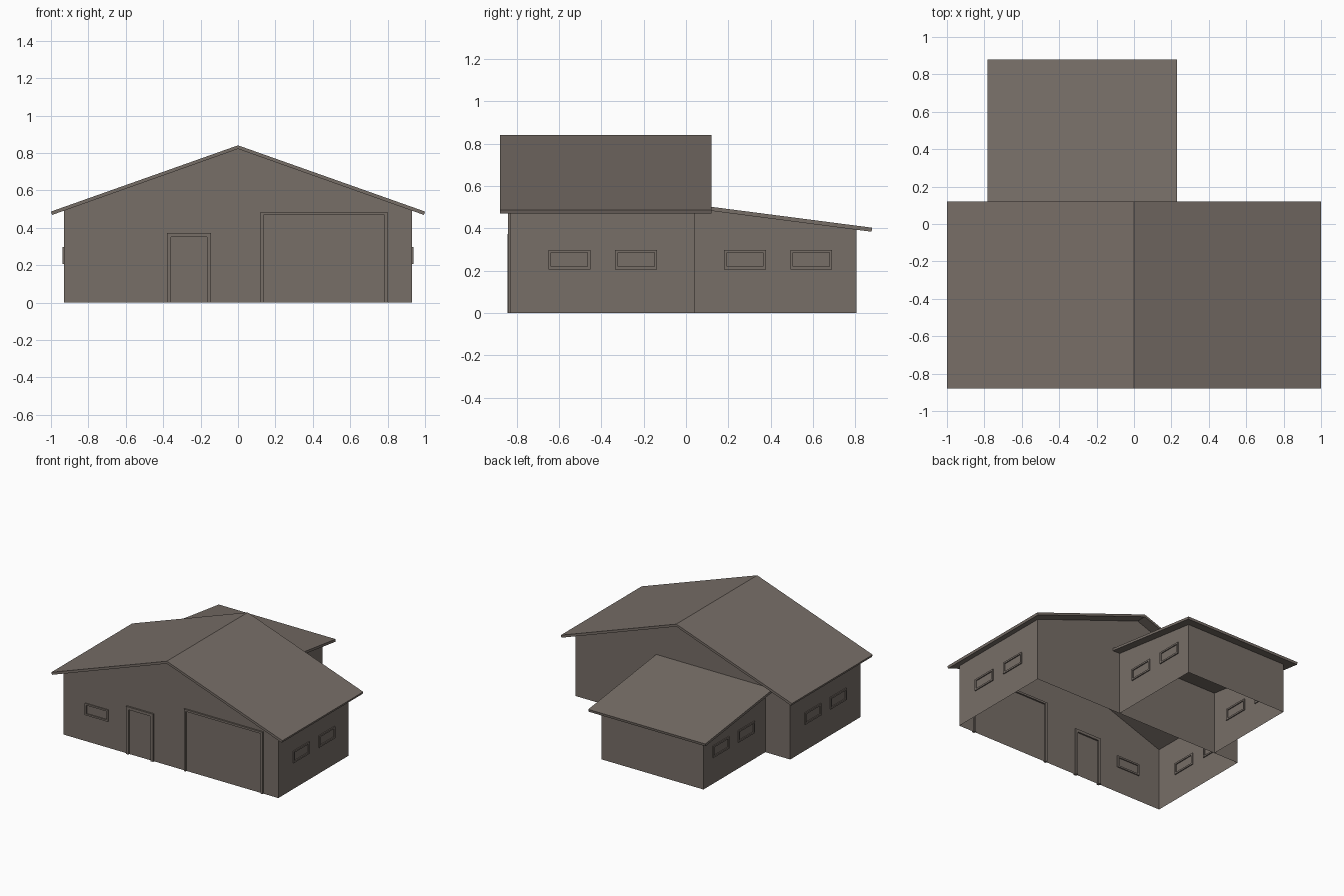
import bpy

if "Cube" in bpy.data.objects:
    bpy.data.objects.remove(bpy.data.objects["Cube"])

mat = bpy.data.materials.new("warm grey")
mat.diffuse_color = (0.185, 0.156, 0.136, 1)
mat.use_nodes = True
mat.node_tree.nodes["Principled BSDF"].inputs["Base Color"].default_value = mat.diffuse_color


def make(name, verts, faces):
    me = bpy.data.meshes.new(name)
    me.from_pydata(verts, [], faces)
    me.materials.append(mat)
    ob = bpy.data.objects.new(name, me)
    bpy.context.collection.objects.link(ob)
    return ob


def prism(name, profile, place, a, b, skip=(), caps=True):
    """Extrude a 2D profile from a to b; skip leaves out chosen side faces."""
    n = len(profile)
    verts = [place(u, v, a) for u, v in profile] + [place(u, v, b) for u, v in profile]
    faces = [(i, (i + 1) % n, (i + 1) % n + n, i + n) for i in range(n) if i not in skip]
    if caps:
        faces += [tuple(reversed(range(n))), tuple(range(n, 2 * n))]
    return make(name, verts, faces)


def along_y(u, v, d):
    return (u, -d, v)


def along_x(u, v, d):
    return (d, u, v)


def frame(name, u0, u1, z0, z1, t, place, d0, d1, sill=True):
    """Rectangular trim ring, or a three-sided door casing without a sill."""
    zi = z0 + t if sill else z0
    if sill:
        outer = [(u0, z0), (u1, z0), (u1, z1), (u0, z1)]
        inner = [(u0 + t, zi), (u1 - t, zi), (u1 - t, z1 - t), (u0 + t, z1 - t)]
        verts = [place(u, v, d) for d in (d0, d1) for u, v in outer + inner]
        faces = []
        for i in range(4):
            j = (i + 1) % 4
            faces += [(i + 8, j + 8, j + 12, i + 12), (j, i, i + 4, j + 4),
                      (i, j, j + 8, i + 8), (j + 4, i + 4, i + 12, j + 12)]
        return make(name, verts, faces)
    profile = [(u0, z0), (u0 + t, z0), (u0 + t, z1 - t), (u1 - t, z1 - t),
               (u1 - t, z0), (u1, z0), (u1, z1), (u0, z1)]
    return prism(name, profile, place, d0, d1)


# Main house: open-bottomed gable walls
W, F, B = 0.93, -0.83, 0.04
prism("main_walls", [(-W, 0), (W, 0), (W, 0.502), (0, 0.83), (-W, 0.502)],
      along_y, -B, -F, skip=(0, 2, 3))

# Main gable roof slab
prism("main_roof", [(-0.994, 0.469), (0, 0.822), (0.994, 0.469),
                    (1, 0.487), (0, 0.841), (-1, 0.487)], along_y, -0.12, 0.88)

# Rear extension walls, open below and towards the house
XL, XR, YB = -0.715, 0.167, 0.805
prism("extension_walls", [(B, 0), (YB, 0), (YB, 0.403), (B, 0.502)],
      along_x, XL, XR, skip=(0, 2, 3))

# Rear extension lean-to roof slab
prism("extension_roof", [(B, 0.493), (0.877, 0.384), (0.88, 0.403), (B, 0.512)],
      along_x, -0.783, 0.23)

# Front door and garage door casings
frame("front_door_frame", -0.38, -0.145, 0, 0.373, 0.022, along_y, 0.818, 0.843, sill=False)
frame("garage_door_frame", 0.12, 0.80, 0, 0.485, 0.016, along_y, 0.818, 0.842, sill=False)

# Front window
frame("front_window_frame", -0.74, -0.54, 0.206, 0.298, 0.013, along_y, 0.822, 0.838)

# Side windows on both the house and the extension
for label, xs, ys in (("main", (-W, W), (-0.65, -0.335)),
                      ("extension", (XL, XR), (0.18, 0.493))):
    for side, x in zip(("left", "right"), xs):
        for i, y in enumerate(ys):
            frame(f"{label}_{side}_window_frame_{i + 1}", y, y + 0.198, 0.206, 0.298, 0.013,
                  along_x, x - 0.008, x + 0.008)
